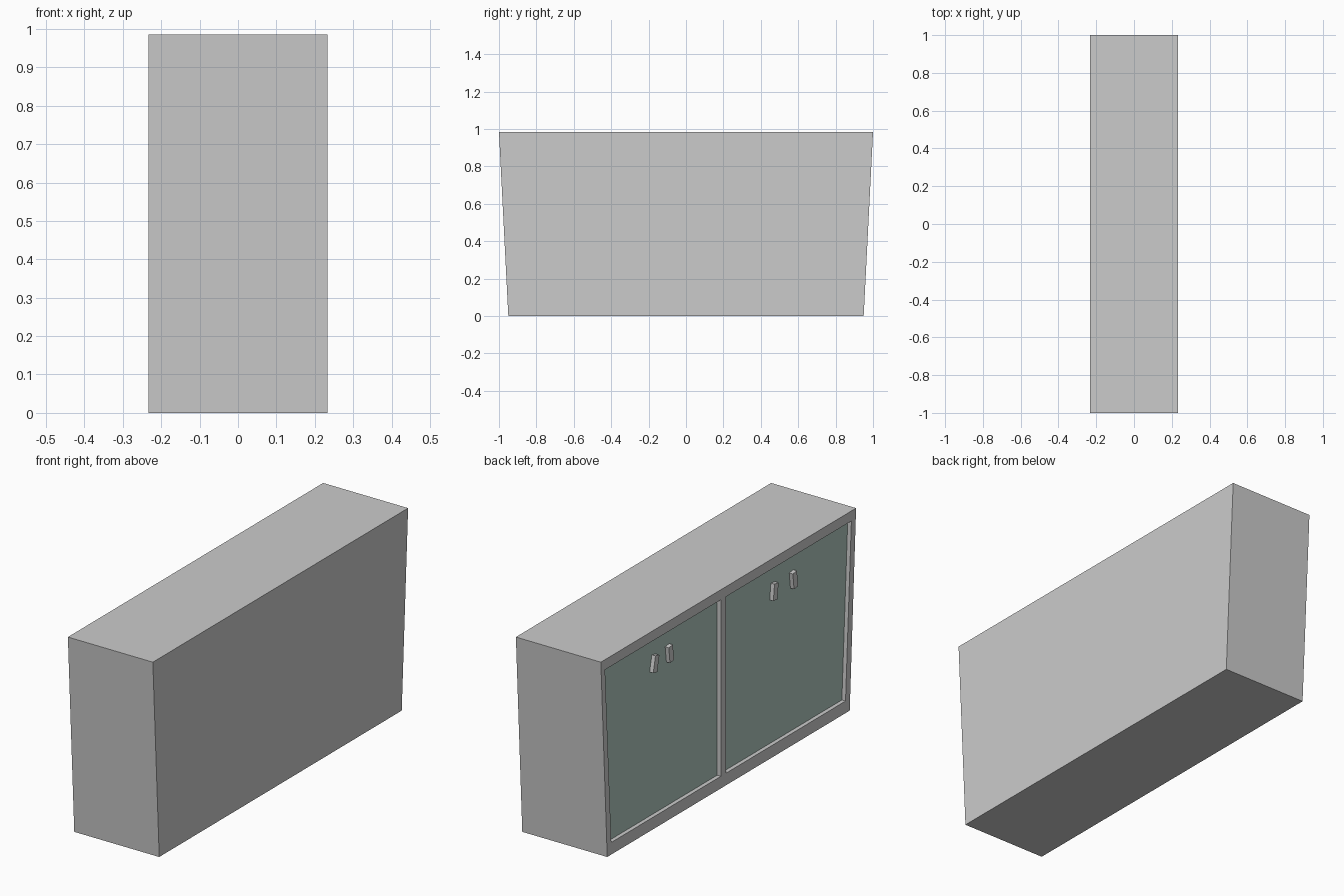
import bpy
from mathutils import Matrix, Vector

if "Cube" in bpy.data.objects:
    bpy.data.objects.remove(bpy.data.objects["Cube"])

FACE = -0.233      # plane of the door side
INSET = 0.02       # how far the doors sit back
LOW, HIGH = 0.06, 0.935

door_mat = bpy.data.materials.new("door_green_grey")
door_mat.diffuse_color = (0.43, 0.58, 0.52, 1)
door_mat.use_nodes = True
door_mat.node_tree.nodes["Principled BSDF"].inputs["Base Color"].default_value = door_mat.diffuse_color


def prism(name, pts, x0, x1, mat=None):
    """Extrude a four-point (y, z) profile, counter-clockwise seen from +x, along x."""
    n = len(pts)
    verts = [(x, y, z) for x in (x0, x1) for y, z in pts]
    faces = [tuple(reversed(range(n))), tuple(range(n, 2 * n))]
    faces += [(i, (i + 1) % n, n + (i + 1) % n, n + i) for i in range(n)]
    mesh = bpy.data.meshes.new(name)
    mesh.from_pydata(verts, [], faces)
    ob = bpy.data.objects.new(name, mesh)
    bpy.context.collection.objects.link(ob)
    if mat:
        mesh.materials.append(mat)
    return ob


# Tapered cabinet body
body = prism("cabinet_body", [(-0.95, 0), (0.95, 0), (1, 0.985), (-1, 0.985)], FACE, 0.233)

# Openings: (bottom y min, bottom y max, top y min, top y max, door split y)
openings = [(0.06, 0.918, 0.06, 0.967, 0.493),
            (-0.917, 0.02, -0.963, 0.02, -0.464)]

for i, (b0, b1, t0, t1, mid) in enumerate(openings):
    # Recess cut into the body
    cutter = prism("opening_cutter", [(b0, LOW), (b1, LOW), (t1, HIGH), (t0, HIGH)],
                   FACE - 0.1, FACE + INSET + 0.015)
    cutter.hide_render = True
    mod = body.modifiers.new("opening", 'BOOLEAN')
    mod.operation, mod.solver, mod.object = 'DIFFERENCE', 'EXACT', cutter
    bpy.context.view_layer.objects.active = body
    bpy.ops.object.modifier_apply(modifier=mod.name)
    bpy.data.objects.remove(cutter)

    # Pair of doors meeting at the split line
    x0, x1 = FACE + INSET, FACE + INSET + 0.015
    gap = 0.001
    prism(f"door_{i}_a", [(mid + gap, LOW), (b1, LOW), (t1, HIGH), (mid + gap, HIGH)], x0, x1, door_mat)
    prism(f"door_{i}_b", [(b0, LOW), (mid - gap, LOW), (mid - gap, HIGH), (t0, HIGH)], x0, x1, door_mat)

# Slightly crooked handles: (y, z, tilt)
handles = [(0.565, 0.81, -0.22), (0.447, 0.815, 0.12),
           (-0.372, 0.81, -0.12), (-0.525, 0.81, 0.12)]
for i, (y, z, tilt) in enumerate(handles):
    w, h = 0.016, 0.04
    ob = prism(f"door_handle_{i}", [(-w, -h), (w, -h), (w, h), (-w, h)], FACE, FACE + INSET)
    ob.matrix_world = Matrix.Translation(Vector((0, y, z))) @ Matrix.Rotation(-tilt, 4, 'X')
